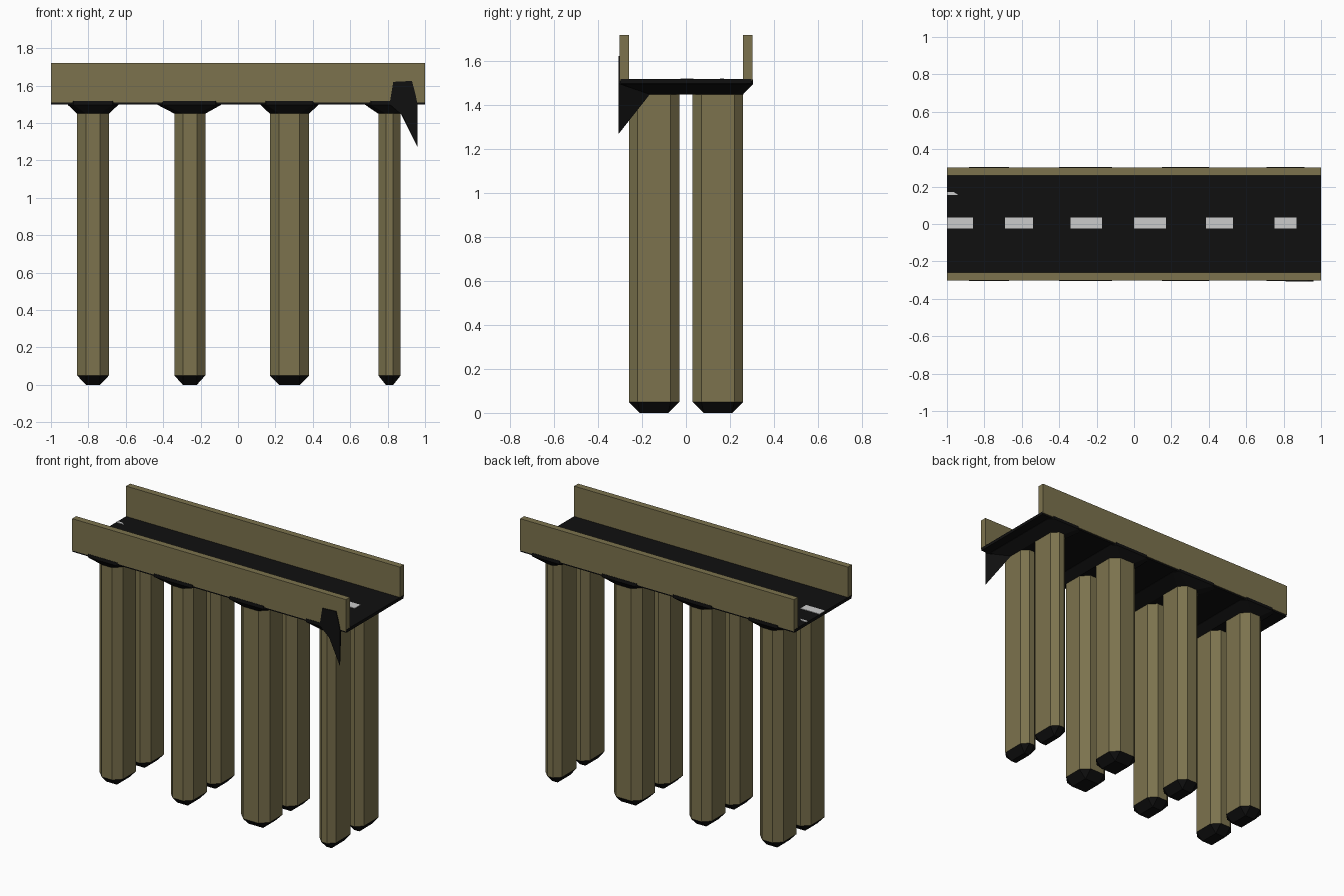
import bpy, bmesh

if "Cube" in bpy.data.objects:
    bpy.data.objects.remove(bpy.data.objects["Cube"])


def material(name, rgb):
    m = bpy.data.materials.new(name)
    m.diffuse_color = (*rgb, 1)
    m.use_nodes = True
    m.node_tree.nodes["Principled BSDF"].inputs["Base Color"].default_value = m.diffuse_color
    return m


STONE = material("olive_stone", (0.20, 0.17, 0.075))
BLACK = material("black_asphalt", (0.005, 0.005, 0.005))
WHITE = material("road_paint", (0.70, 0.70, 0.70))


def mesh_object(name, verts, faces, mats, dark_below=None):
    me = bpy.data.meshes.new(name)
    bm = bmesh.new()
    vs = [bm.verts.new(v) for v in verts]
    for f in faces:
        bm.faces.new([vs[i] for i in f])
    bmesh.ops.recalc_face_normals(bm, faces=bm.faces)
    if dark_below is not None:
        for f in bm.faces:
            if f.calc_center_median().z < dark_below:
                f.material_index = 1
    bm.to_mesh(me)
    bm.free()
    for m in mats:
        me.materials.append(m)
    ob = bpy.data.objects.new(name, me)
    bpy.context.collection.objects.link(ob)
    return ob


def loft(name, rings, mats, dark_below=None):
    """Skin a stack of equally long rings and close both ends."""
    n = len(rings[0])
    verts = [v for r in rings for v in r]
    faces = [(k * n + i, k * n + (i + 1) % n, (k + 1) * n + (i + 1) % n, (k + 1) * n + i)
             for k in range(len(rings) - 1) for i in range(n)]
    faces += [tuple(range(n)), tuple(range(len(verts) - n, len(verts)))]
    return mesh_object(name, verts, faces, mats, dark_below)


def rect(x0, x1, y0, y1, z):
    return [(x0, y0, z), (x1, y0, z), (x1, y1, z), (x0, y1, z)]


def octagon(x0, x1, y0, y1, z, c):
    return [(x0 + c, y0, z), (x1 - c, y0, z), (x1, y0 + c, z), (x1, y1 - c, z),
            (x1 - c, y1, z), (x0 + c, y1, z), (x0, y1 - c, z), (x0, y0 + c, z)]


def box(name, x0, x1, y0, y1, z0, z1, mat):
    return loft(name, [rect(x0, x1, y0, y1, z0), rect(x0, x1, y0, y1, z1)], [mat])


# Road deck and side walls
box("road_deck", -1, 1, -0.298, 0.298, 1.50, 1.52, BLACK)
box("front_wall", -0.999, 0.999, -0.302, -0.26, 1.51, 1.72, STONE)
box("back_wall", -0.999, 0.999, 0.26, 0.302, 1.51, 1.72, STONE)

# Dashed centre line
dashes = [(-0.999, -0.86), (-0.69, -0.54), (-0.34, -0.17), (0, 0.17), (0.385, 0.53), (0.75, 0.87)]
for i, (a, b) in enumerate(dashes):
    box(f"lane_dash_{i + 1}", a, b, -0.025, 0.035, 1.515, 1.523, WHITE)

# Stray paint chip at the left end
chip = [(-0.999, 0.155), (-0.94, 0.155), (-0.965, 0.172), (-0.999, 0.172)]
loft("paint_chip", [[(x, y, z) for x, y in chip] for z in (1.515, 1.523)], [WHITE])

# Pillar pairs with bevelled feet, and a flared cap over each pair
# (left, right, cap left, cap right, chamfer)
pairs = [(-0.86, -0.69, -0.91, -0.64, 0.047), (-0.34, -0.175, -0.43, -0.09, 0.045),
         (0.17, 0.38, 0.12, 0.43, 0.05), (0.75, 0.87, 0.68, 0.94, 0.04)]
for i, (a, b, ca, cb, c) in enumerate(pairs):
    for side, y0, y1 in (("front", -0.26, -0.03), ("back", 0.03, 0.26)):
        # the foot ring collapses its corners to a rectangle
        foot = octagon(a + c, b - c, y0 + 0.05, y1 - 0.05, 0, 0.0005)
        loft(f"{side}_pillar_{i + 1}",
             [foot, octagon(a, b, y0, y1, 0.05, c), octagon(a, b, y0, y1, 1.455, c)],
             [STONE, BLACK], dark_below=0.045)
    loft(f"pillar_cap_{i + 1}",
         [octagon(a, b, -0.26, 0.26, 1.45, c), octagon(ca, cb, -0.305, 0.305, 1.497, 0.03),
          octagon(ca, cb, -0.304, 0.304, 1.518, 0.03)], [BLACK])

# Ragged bracket hanging at the front right
outline = [(0.81, 1.50), (0.88, 1.44), (0.96, 1.27), (0.96, 1.50)]
verts = [(x, -0.307, z) for x, z in outline] + [(0.87, -0.165, 1.45)]
mesh_object("hanging_bracket", verts,
            [(0, 1, 2, 3), (0, 1, 4), (1, 2, 4), (2, 3, 4), (3, 0, 4)], [BLACK])
plate = [(0.81, 1.50), (0.96, 1.50), (0.95, 1.55), (0.93, 1.625), (0.83, 1.62)]
loft("bracket_plate", [[(x, y, z) for x, z in plate] for y in (-0.307, -0.295)], [BLACK])
